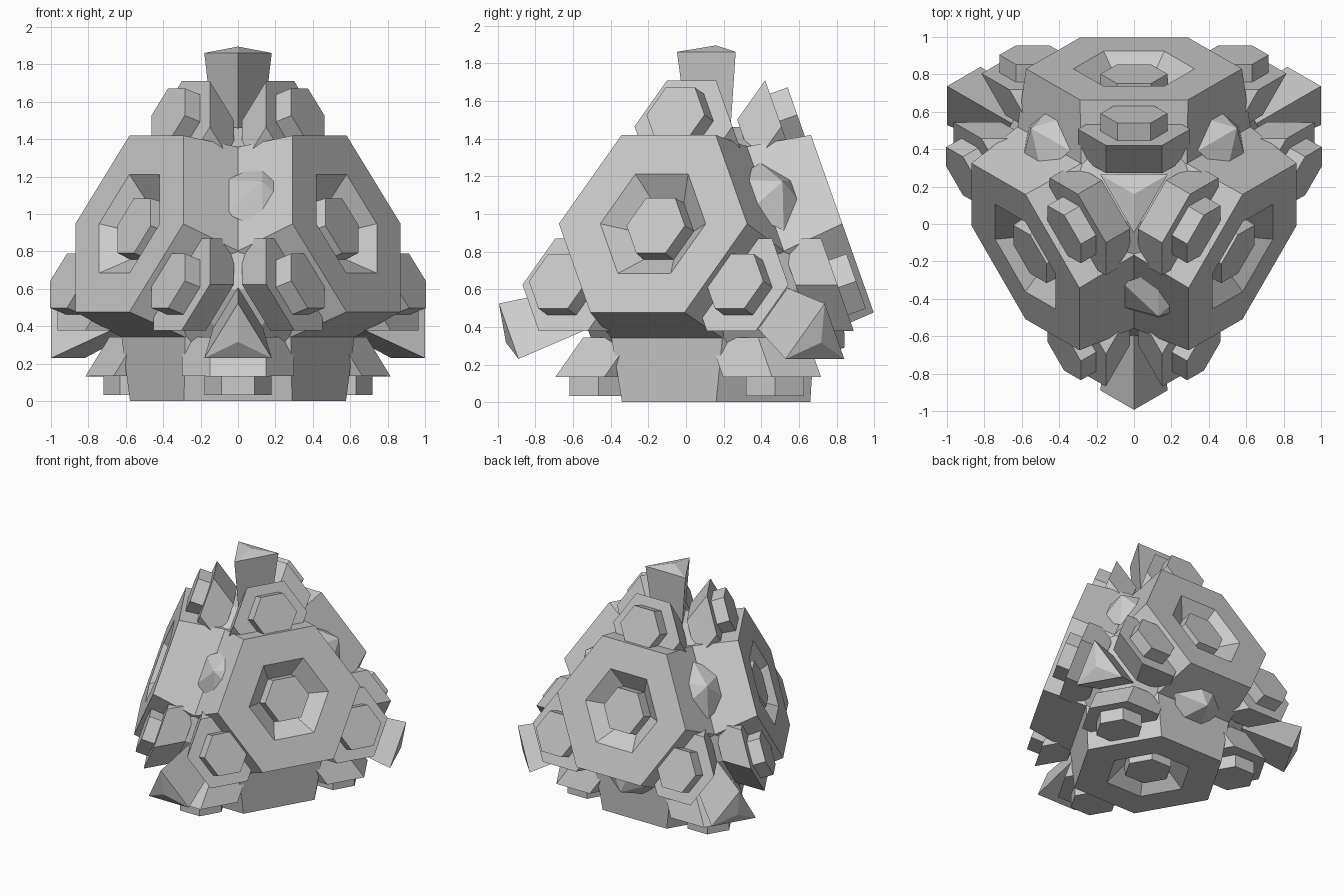
import bpy, bmesh, math
from mathutils import Vector, Matrix

if "Cube" in bpy.data.objects:
    bpy.data.objects.remove(bpy.data.objects["Cube"])

H = 0.711                       # distance from centre to each large plate
C = Vector((0, 0.16, H))        # centre of the four-cornered solid


def azimuth(deg):
    a = math.radians(deg)
    return Vector((math.cos(a), math.sin(a), 0))


Z = Vector((0, 0, 1))
EDGE_AZ = (-90, 30, 150)        # directions of the three upper edges
FACE_AZ = (-30, 90, 210)        # directions of the three upper plates


def edge_axis(az):
    return azimuth(az) * 0.8165 + Z * 0.5774


def edge_along(az):             # along the edge, towards the top corner
    return azimuth(az) * -0.5774 + Z * 0.8165


# half turns about the edge axes carry the top corner to every other corner
turns = [Matrix.Identity(3)] + [
    Matrix.Rotation(math.pi, 3, edge_axis(a)) for a in EDGE_AZ]


def ring(center, normal, up, r, n=6, start=30):
    side = up.cross(normal)
    pts = []
    for k in range(n):
        a = math.radians(start + 360 / n * k)
        pts.append(center + side * r * math.sin(a) + up * r * math.cos(a))
    return pts


def hull(points):
    bm = bmesh.new()
    for p in points:
        bm.verts.new(p)
    bmesh.ops.convex_hull(bm, input=bm.verts[:])
    loose = [v for v in bm.verts if not v.link_faces]
    bmesh.ops.delete(bm, geom=loose, context='VERTS')
    bmesh.ops.dissolve_limit(bm, angle_limit=0.01, verts=bm.verts[:],
                             edges=bm.edges[:])
    bmesh.ops.recalc_face_normals(bm, faces=bm.faces[:])
    return bm


def place(bm, name, mats):
    me = bpy.data.meshes.new(name)
    bm.to_mesh(me)
    bm.free()
    for m in mats:
        ob = bpy.data.objects.new(name, me)
        ob.matrix_world = Matrix.Translation(C) @ m.to_4x4()
        bpy.context.collection.objects.link(ob)


# valley line between two plates: depth s, half length
S, L = 0.64, 0.34
O = Vector((0, 0, 0))

# large hexagonal plates with sloped recess and centre pillar
pts = [O] + ring(Vector((0, 0, -H)), -Z, Vector((0, 1, 0)), 0.5774)
for az in FACE_AZ:
    ax = azimuth(az) * 0.8165 - Z * 0.5774
    t = Z.cross(azimuth(az))
    pts += [ax * S + t * L, ax * S - t * L]
plate = hull(pts)
top = min(plate.faces, key=lambda f: f.calc_center_median().z)
for thick, depth in ((0.22, 0), (0.12, -0.12), (0.005, 0.09)):
    bmesh.ops.inset_region(plate, faces=[top], thickness=thick, depth=depth,
                           use_even_offset=True)
place(plate, "hex_plate", turns)

# corner cores with a flat block between neighbouring bosses
pts = [O]
for az in EDGE_AZ:
    ax, al = edge_axis(az), edge_along(az)
    t = Z.cross(azimuth(az))
    for w in (-0.155, 0.155):
        pts += [ax * 0.64 + al * 0.33 + t * w, ax * 0.55 + al * 0.53 + t * w]
    for w in (-0.27, 0.27):
        pts.append(ax * 0.64 + al * 0.33 + t * w)
place(hull(pts), "corner_core", turns)

# flared three-sided spikes with a low point
pts = [Z * 1.184]
for az in EDGE_AZ:
    pts += [azimuth(az) * 0.208 + Z * 1.15, azimuth(az) * 0.145 + Z * 0.68]
place(hull(pts), "corner_spike", turns)

# leaning hexagonal bosses parallel to the plates, three round each corner
for az in FACE_AZ:
    n = azimuth(az) * 0.943 + Z * 0.333
    up = azimuth(az) * -0.333 + Z * 0.943
    c = azimuth(az) * 0.347 + Z * (1.465 - H)
    pts = ring(c, n, up, 0.30) + ring(c - n * 0.21 - up * 0.148, n, up, 0.30)
    place(hull(pts), "boss_base", turns)
    c2 = c + up * 0.03
    pts = ring(c2 - n * 0.05, n, up, 0.178) + ring(c2 + n * 0.1, n, up, 0.178)
    place(hull(pts), "boss_cap", turns)

# low pyramids standing in the valleys
for az, shift, m in ((-90, 0.13, 0), (30, 0.03, 0), (150, -0.03, 0), (-90, 0.05, 2)):
    ax, al = edge_axis(az), edge_along(az)
    c = Z.cross(azimuth(az)) * shift
    pts = ring(ax * 0.66 + c, ax, al, 0.22, start=0) + [ax * 0.80 + c]
    place(hull(pts), "valley_pyramid", [turns[m]])
